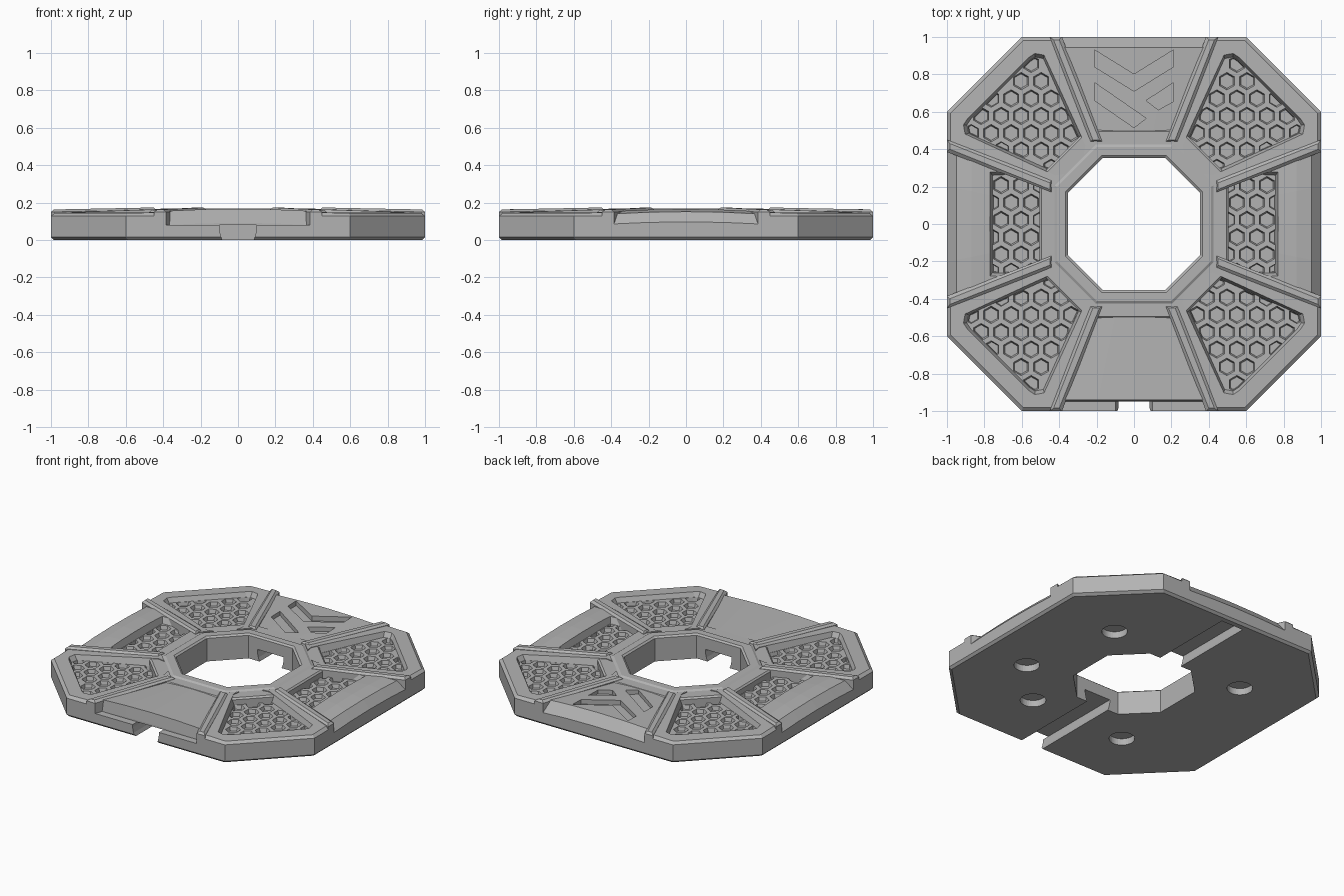
import bpy, bmesh, math
from mathutils import Vector

old = bpy.data.objects.get("Cube")
if old:
    bpy.data.objects.remove(old, do_unlink=True)

grey = bpy.data.materials.new("plain_grey")
grey.use_nodes = True
grey.diffuse_color = (0.45, 0.45, 0.45, 1)
grey.node_tree.nodes["Principled BSDF"].inputs["Base Color"].default_value = (0.45, 0.45, 0.45, 1)


def add_loft(bm, loops, wrap=False):
    """Skin closed loops of points, capping the ends unless wrapped."""
    rows = [[bm.verts.new(p) for p in loop] for loop in loops]
    n = len(rows[0])
    pairs = list(zip(rows, rows[1:])) + ([(rows[-1], rows[0])] if wrap else [])
    for a, b in pairs:
        for i in range(n):
            j = (i + 1) % n
            bm.faces.new((a[i], a[j], b[j], b[i]))
    if not wrap:
        bm.faces.new(rows[0])
        bm.faces.new(rows[-1])


def make(name, lofts, wrap=False):
    bm = bmesh.new()
    for loops in lofts:
        add_loft(bm, loops, wrap)
    bmesh.ops.recalc_face_normals(bm, faces=bm.faces)
    mesh = bpy.data.meshes.new(name)
    bm.to_mesh(mesh)
    bm.free()
    mesh.materials.append(grey)
    obj = bpy.data.objects.new(name, mesh)
    bpy.context.collection.objects.link(obj)
    return obj


def cut(obj, lofts):
    """Subtract the lofted solids from the object."""
    tool = make("cutter", lofts)
    tool.hide_render = True
    mod = obj.modifiers.new("cut", "BOOLEAN")
    mod.operation, mod.solver, mod.object = "DIFFERENCE", "EXACT", tool
    graph = bpy.context.evaluated_depsgraph_get()
    mesh = bpy.data.meshes.new_from_object(obj.evaluated_get(graph))
    obj.modifiers.clear()
    obj.data = mesh
    bpy.data.objects.remove(tool, do_unlink=True)


def level(pts, z):
    return [(x, y, z) for x, y in pts]


def scaled(pts, s):
    c = sum((Vector(p) for p in pts), Vector((0, 0))) / len(pts)
    return [tuple(c + (Vector(p) - c) * s) for p in pts]


def octagon(h, z):
    c = h * (0.47 + 0.2 * (h - 0.35))
    return level([(c, h), (h, c), (h, -c), (c, -h), (-c, -h), (-h, -c), (-h, c), (-c, h)], z)


def turn(p, quarter):
    """Turn a point drawn in the back sector by quarter turns."""
    x, y = p[0], p[1]
    for _ in range(quarter):
        x, y = y, -x
    return (x, y) + tuple(p[2:])


def clip(poly, region):
    """Clip a polygon to a convex counter-clockwise region."""
    for a, b in zip(region, region[1:] + region[:1]):
        side = lambda p: (b[0] - a[0]) * (p[1] - a[1]) - (b[1] - a[1]) * (p[0] - a[0])
        out = []
        for p, q in zip(poly, poly[1:] + poly[:1]):
            sp, sq = side(p), side(q)
            if sp >= 0:
                out.append(p)
            if sp * sq < 0:
                t = sp / (sp - sq)
                out.append((p[0] + t * (q[0] - p[0]), p[1] + t * (q[1] - p[1])))
        poly = out
        if len(poly) < 3:
            return []
    return poly


def area(poly):
    return 0.5 * sum(p[0] * q[1] - p[1] * q[0] for p, q in zip(poly, poly[1:] + poly[:1]))


FLOOR, PITCH = 0.115, 0.107


def honeycomb(region, sx, sy):
    """Tapered six-sided pits filling the region."""
    pits = []
    for row in range(-5, 10):
        for col in range(-6, 6):
            cx = 0.55 + PITCH * (col + 0.5 * (row % 2))
            cy = 0.115 + PITCH * 0.866 * row
            cell = [(cx + 0.047 * math.sin(math.radians(60 * k)),
                     cy - 0.047 * math.cos(math.radians(60 * k))) for k in range(6)]
            cell = clip(cell, region)
            if cell and area(cell) > 0.0008:
                flip = [(x * sx, y * sy) for x, y in cell]
                pits.append([level(scaled(flip, 0.82), FLOOR - 0.025), level(flip, FLOOR),
                             level(flip, FLOOR + 0.01)])
    return pits


def recess(obj, outline, sx, sy):
    """Sloped pocket with a honeycomb floor."""
    flip = [(x * sx, y * sy) for x, y in outline]
    cut(obj, [[level(scaled(flip, 0.93), FLOOR), level(flip, 0.16), level(flip, 0.2)]])
    cut(obj, honeycomb(scaled(outline, 0.92), sx, sy))


# Base plate with cable groove and underside sockets
base = make("base_plate", [[octagon(0.985, 0), octagon(1, 0.015), octagon(1, 0.08),
                            octagon(0.353, 0.08), octagon(0.353, 0)]], wrap=True)
groove = [(-0.08, -0.01), (-0.093, 0.025), (-0.1, 0.06), (-0.1, 0.1),
          (0.1, 0.1), (0.1, 0.06), (0.093, 0.025), (0.08, -0.01)]
cut(base, [[[(x, y, z) for x, z in groove] for y in (-1.1, 0.95)]])
sockets = [(0.51, 0.42), (0.66, -0.25), (0.35, -0.56), (-0.38, -0.57), (-0.54, 0.38)]
disc = [(0.08 * math.cos(k * math.pi / 16), 0.08 * math.sin(k * math.pi / 16)) for k in range(32)]
cut(base, [[level([(x + a, y + b) for a, b in disc], z) for z in (-0.01, 0.045)] for x, y in sockets])

# Raised rings around the central opening
make("channel_ring", [[octagon(0.353, 0.079), octagon(0.353, 0.15), octagon(0.42, 0.16),
                       octagon(0.495, 0.16), octagon(0.505, 0.15), octagon(0.505, 0.079)]], wrap=True)
make("rim_ring", [[octagon(0.353, 0.14), octagon(0.353, 0.158), octagon(0.365, 0.168),
                   octagon(0.412, 0.168), octagon(0.428, 0.158), octagon(0.428, 0.14)]], wrap=True)

# Straight sector panels, slightly crowned across their width
SLOPED_SIDE = [(0.42, 0.152), (0.87, 0.155), (0.95, 0.14), (1, 0.085)]
SLOPED_BACK = [(0.42, 0.152), (0.945, 0.155), (1, 0.085)]
STEPPED = [(0.42, 0.152), (0.94, 0.155), (0.95, 0.08)]
side_pocket = [(0.49, -0.2), (0.52, -0.26), (0.57, -0.29), (0.77, -0.28),
               (0.77, 0.28), (0.57, 0.29), (0.52, 0.26), (0.49, 0.2)]


def panel(name, profile, quarter):
    loops = []
    for t in (-1, -0.5, 0, 0.5, 1):
        lift = 0.012 * (1 - t * t)
        top = [(t * 0.405 * r, r, z + lift * r) for r, z in profile]
        end = profile[-1][0]
        bottom = [(t * 0.405 * end, end, 0.079), (t * 0.17, 0.42, 0.079)]
        loops.append([turn(p, quarter) for p in top + bottom])
    return make(name, [loops])


back = panel("back_panel", SLOPED_BACK, 0)
panel("front_panel", STEPPED, 2)
for name, quarter, sx in (("left_panel", 1, 1), ("right_panel", 3, -1)):
    recess(panel(name, SLOPED_SIDE, quarter), side_pocket, sx, 1)

# Arrow grooves in the back panel
arrows = [[(-0.21, 0.93), (0, 0.8), (0.21, 0.93), (0.21, 0.84), (0, 0.71), (-0.21, 0.84)],
          [(-0.21, 0.755), (0.065, 0.565), (0, 0.515), (-0.21, 0.66)],
          [(0.21, 0.755), (0.065, 0.66), (0.13, 0.61), (0.21, 0.655)]]
cut(back, [[level(a, 0.13), level(a, 0.2)] for a in arrows])

# Corner sectors, falling gently outward, with honeycomb pockets
corner = [(0.19, 0.45), (0.45, 0.19), (1, 0.415), (1, 0.6), (0.6, 1), (0.415, 1)]
inner = [(0.19, 0.45), (0.45, 0.19), (0.98, 0.41), (0.98, 0.592), (0.592, 0.98), (0.41, 0.98)]
half = [(0.56, 0.9), (0.53, 0.92), (0.48, 0.91), (0.26, 0.42), (0.27, 0.36), (0.31, 0.31)]
pocket = half + [(y, x) for x, y in half[-2::-1]]
for sy, front in ((-1, "front"), (1, "back")):
    for sx, hand in ((1, "left"), (-1, "right")):
        top = [(x * sx, y * sy, 0.165 - 0.022 * ((x + y) / 1.414 - 0.46) / 0.67) for x, y in inner]
        wall = [(x * sx, y * sy) for x, y in corner]
        low = [(x, y, min(0.128, t[2] - 0.012)) for (x, y), t in zip(wall, top)]
        block = make(f"{front}_{hand}_corner", [[level(wall, 0.079), low, top]])
        recess(block, pocket, sx, sy)

# Radial ribs between the sectors
for quarter in range(4):
    for s in (1, -1):
        foot = [(0.17, 0.44), (0.235, 0.44), (0.45, 1), (0.385, 1)]
        crest = [(0.185, 0.45), (0.22, 0.45), (0.43, 0.985), (0.4, 0.985)]
        loops = [[(s * x, y, 0.079) for x, y in foot],
                 [(s * x, y, 0.162 - 0.022 * (y - 0.44)) for x, y in foot],
                 [(s * x, y, 0.174 - 0.02 * (y - 0.44)) for x, y in crest]]
        make(f"rib_{quarter}_{'a' if s > 0 else 'b'}", [[[turn(p, quarter) for p in l] for l in loops]])
